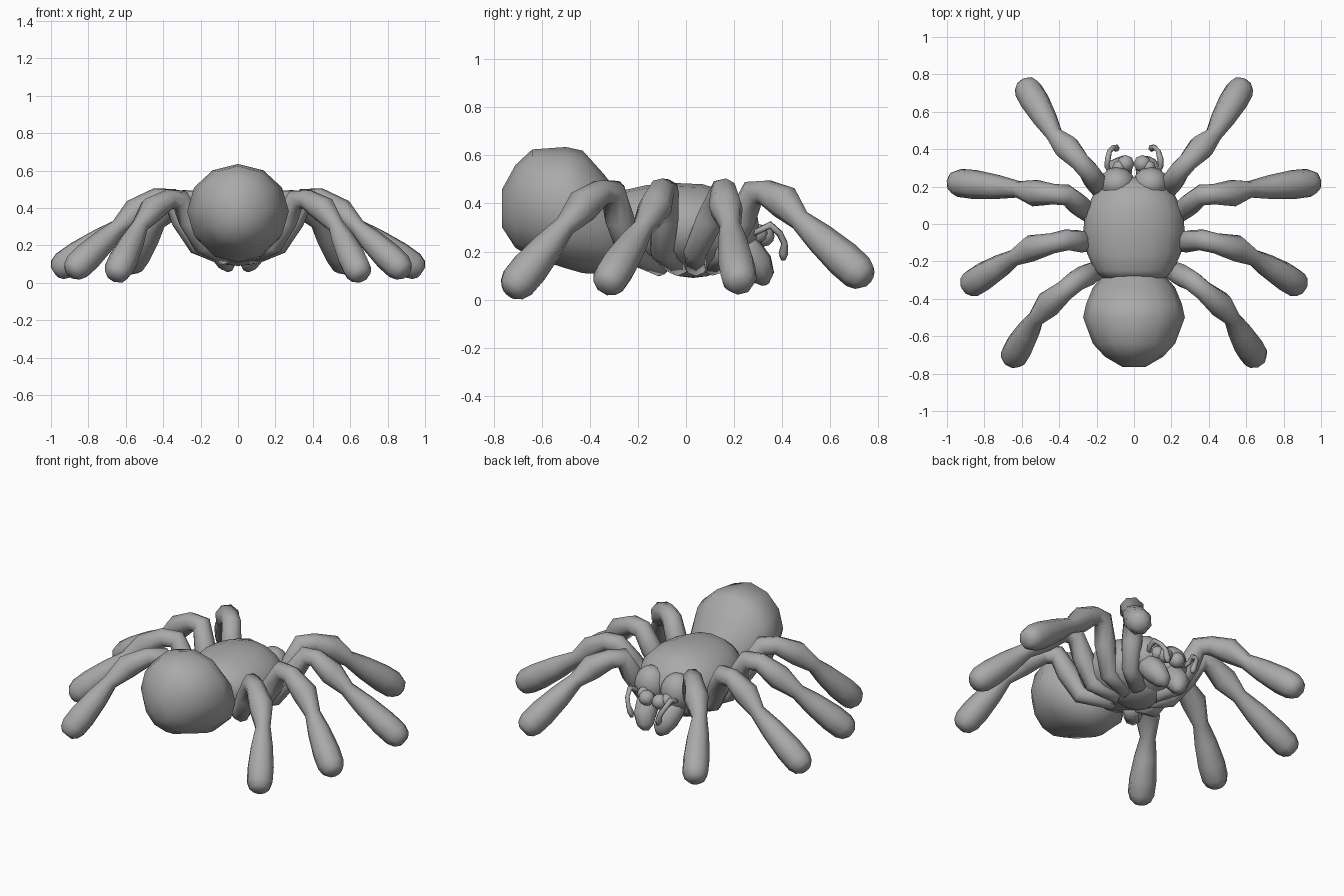
import bpy
import bmesh
import math
from mathutils import Vector

if "Cube" in bpy.data.objects:
    bpy.data.objects.remove(bpy.data.objects["Cube"], do_unlink=True)

# Single body colour
grey = bpy.data.materials.new("plain_grey")
grey.use_nodes = True
colour = (0.4, 0.4, 0.4, 1)
grey.diffuse_color = colour
grey.node_tree.nodes["Principled BSDF"].inputs["Base Color"].default_value = colour


def finish(bm, name):
    bmesh.ops.recalc_face_normals(bm, faces=bm.faces)
    for face in bm.faces:
        face.smooth = True
    mesh = bpy.data.meshes.new(name)
    bm.to_mesh(mesh)
    bm.free()
    mesh.materials.append(grey)
    obj = bpy.data.objects.new(name, mesh)
    bpy.context.collection.objects.link(obj)
    return obj


def ball(name, centre, size, segments=12, rings=8):
    """Low-poly ellipsoid."""
    bm = bmesh.new()
    bmesh.ops.create_uvsphere(bm, u_segments=segments, v_segments=rings, radius=1)
    obj = finish(bm, name)
    obj.location, obj.scale = centre, size


def loft(name, rings):
    """Skin a list of equal-sized rings of points and cap both ends."""
    bm = bmesh.new()
    rings = [[bm.verts.new(p) for p in ring] for ring in rings]
    sides = len(rings[0])
    for a, b in zip(rings, rings[1:]):
        for k in range(sides):
            n = (k + 1) % sides
            bm.faces.new((a[k], a[n], b[n], b[k]))
    bm.faces.new(rings[0])
    bm.faces.new(rings[-1])
    finish(bm, name)


def circle(sides):
    angles = [math.tau * k / sides for k in range(sides)]
    return [(math.cos(a), math.sin(a)) for a in angles]


def body(name, stations, sides=12):
    """Loft elliptical sections given as (y, bottom, top, half width)."""
    loft(name, [[(w * c, y, (top + low) / 2 + (top - low) / 2 * s) for c, s in circle(sides)]
                for y, low, top, w in stations])


def tube(name, points, radii, sides=8):
    """Loft round rings of varying radius along a path."""
    pts = [Vector(p) for p in points]
    rings, last, u = [], None, None
    for i, (p, r) in enumerate(zip(pts, radii)):
        t = Vector()
        if i > 0:
            t += (p - pts[i - 1]).normalized()
        if i < len(pts) - 1:
            t += (pts[i + 1] - p).normalized()
        t.normalize()
        u = t.orthogonal().normalized() if last is None else last.rotation_difference(t) @ u
        v, last = t.cross(u), t
        rings.append([p + r * (u * c + v * s) for c, s in circle(sides)])
    loft(name, rings)


def leg(name, side, hip, knee, bulge, ankle, foot):
    """Hip under the body, up to the knee, then down to a club-shaped foot."""
    hip, knee, bulge, ankle, foot = [
        Vector((side * p[0], p[1], p[2])) for p in (hip, knee, bulge, ankle, foot)]
    root = Vector((hip.x * 0.35, hip.y * 0.5 + 0.02, 0.15))
    shin = knee.lerp(bulge, 0.4)
    shin.z = knee.z
    d = (foot - ankle).normalized()
    points = [root, hip, hip.lerp(knee, 0.55), knee, shin, bulge,
              ankle, ankle.lerp(foot, 0.35), ankle.lerp(foot, 0.75),
              foot, foot + d * 0.04, foot + d * 0.06]
    radii = [0.055, 0.05, 0.062, 0.057, 0.055, 0.072,
             0.045, 0.065, 0.078, 0.076, 0.06, 0.035]
    tube(name, points, radii)


# Abdomen and thorax: y, bottom, top, half width
body("abdomen", [(-0.765, 0.3, 0.46, 0.06), (-0.71, 0.215, 0.56, 0.155),
                 (-0.64, 0.175, 0.625, 0.22), (-0.5, 0.13, 0.635, 0.272),
                 (-0.43, 0.11, 0.62, 0.257), (-0.34, 0.105, 0.52, 0.22),
                 (-0.27, 0.14, 0.43, 0.16), (-0.21, 0.2, 0.36, 0.08)])
body("thorax", [(-0.29, 0.24, 0.43, 0.165), (-0.25, 0.18, 0.457, 0.21),
                (-0.16, 0.14, 0.477, 0.25), (-0.04, 0.115, 0.485, 0.272),
                (0.07, 0.115, 0.48, 0.26), (0.15, 0.13, 0.455, 0.22),
                (0.21, 0.17, 0.4, 0.16), (0.25, 0.22, 0.34, 0.08)], sides=16)
ball("sternum", (0, 0.03, 0.18), (0.16, 0.15, 0.09))

# hip, knee, bulge, ankle, foot
leg_paths = {
    "front": ((0.17, 0.17, 0.2), (0.24, 0.28, 0.445), (0.36, 0.41, 0.405),
              (0.425, 0.475, 0.33), (0.565, 0.715, 0.115)),
    "upper_middle": ((0.22, 0.04, 0.2), (0.36, 0.155, 0.452), (0.53, 0.165, 0.385),
                     (0.62, 0.185, 0.305), (0.933, 0.22, 0.092)),
    "lower_middle": ((0.22, -0.1, 0.2), (0.36, -0.085, 0.452), (0.55, -0.13, 0.38),
                     (0.64, -0.18, 0.295), (0.86, -0.315, 0.087)),
    "rear": ((0.19, -0.24, 0.2), (0.31, -0.305, 0.445), (0.46, -0.43, 0.39),
             (0.525, -0.505, 0.305), (0.64, -0.7, 0.07)),
}

for side, word in ((1, "left"), (-1, "right")):
    for place, path in leg_paths.items():
        leg(f"{place}_leg_{word}", side, *path)

    # Head lobes and eyes
    ball(f"head_lobe_{word}", (side * 0.09, 0.215, 0.3), (0.097, 0.09, 0.11))
    ball(f"outer_eye_{word}", (side * 0.08, 0.3, 0.275), (0.037, 0.04, 0.04), segments=8, rings=6)
    ball(f"inner_eye_{word}", (side * 0.045, 0.322, 0.265), (0.047, 0.047, 0.045), segments=8, rings=6)

    # Jaws hanging below the head
    tube(f"jaw_{word}",
         [(side * 0.085, 0.2, 0.26), (side * 0.085, 0.25, 0.2), (side * 0.075, 0.295, 0.145),
          (side * 0.055, 0.32, 0.095), (side * 0.045, 0.33, 0.065)],
         [0.06, 0.072, 0.068, 0.05, 0.018])

    # Thin feelers
    tube(f"feeler_{word}",
         [(side * 0.11, 0.25, 0.26), (side * 0.145, 0.31, 0.29), (side * 0.14, 0.35, 0.31),
          (side * 0.13, 0.39, 0.275), (side * 0.11, 0.41, 0.235),
          (side * 0.095, 0.405, 0.19), (side * 0.09, 0.405, 0.165)],
         [0.015, 0.014, 0.017, 0.014, 0.014, 0.02, 0.01], sides=6)
